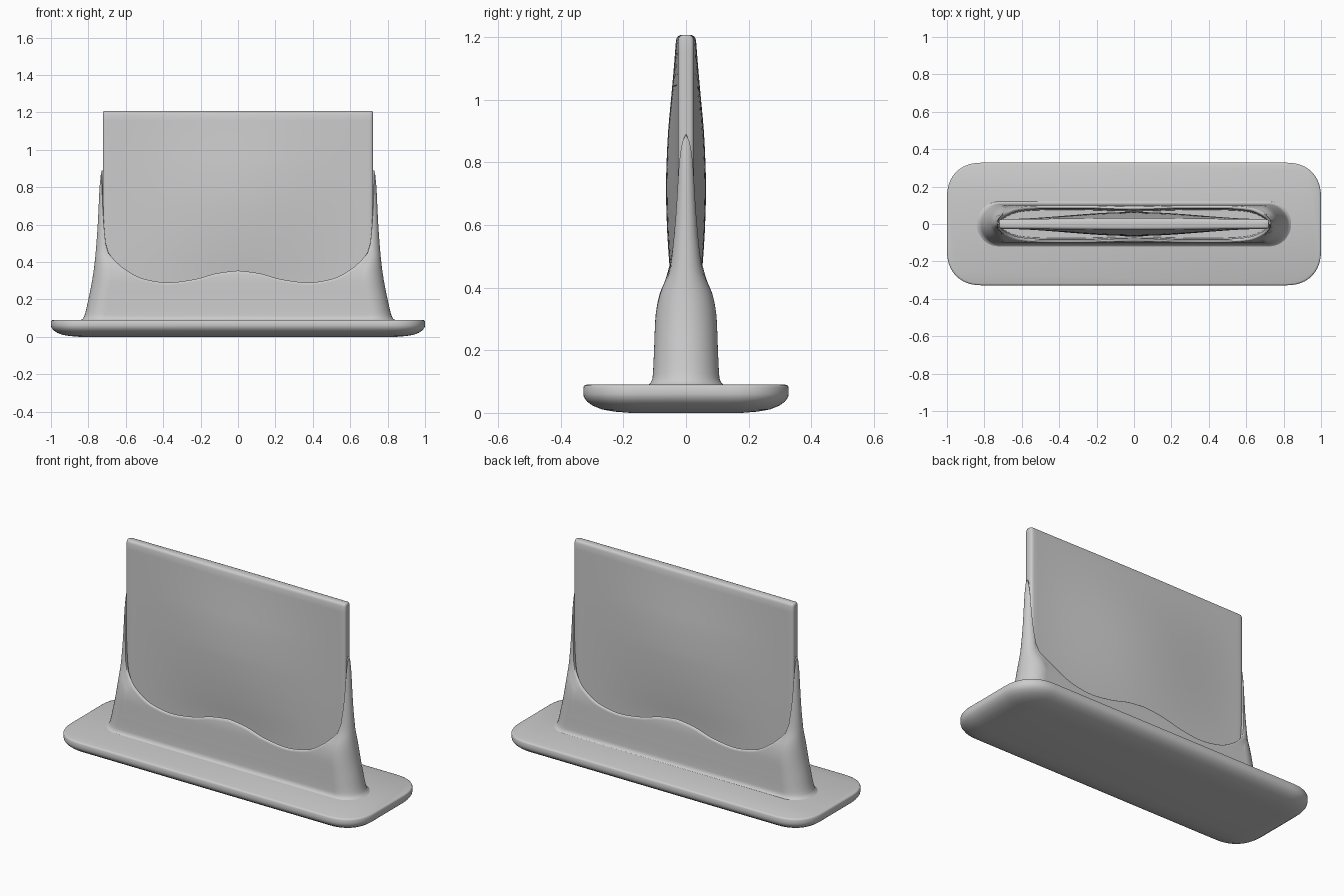
import bpy, bmesh, math

if "Cube" in bpy.data.objects:
    bpy.data.objects.remove(bpy.data.objects["Cube"])


def curve(table, t):
    """Smooth cubic interpolation through a few (t, value) points."""
    if t <= table[0][0]:
        return table[0][1]
    if t >= table[-1][0]:
        return table[-1][1]
    n = len(table)
    i = next(k for k in range(n - 1) if t <= table[k + 1][0])

    def sec(k):
        return (table[k + 1][1] - table[k][1]) / (table[k + 1][0] - table[k][0])

    def slope(k):
        if k == 0 or k == n - 1:
            return sec(min(k, n - 2))
        a, b = sec(k - 1), sec(k)
        return 0 if a * b <= 0 else 2 * a * b / (a + b)

    (t0, p0), (t1, p1) = table[i], table[i + 1]
    d = t1 - t0
    u = (t - t0) / d
    return ((2*u**3 - 3*u*u + 1) * p0 + (u**3 - 2*u*u + u) * d * slope(i)
            + (3*u*u - 2*u**3) * p1 + (u**3 - u*u) * d * slope(i + 1))


def loft(name, rings):
    """Skin a stack of closed rings and cap both ends."""
    bm = bmesh.new()
    rows = [[bm.verts.new(p) for p in r] for r in rings]
    n = len(rows[0])
    for a, b in zip(rows, rows[1:]):
        for i in range(n):
            j = (i + 1) % n
            bm.faces.new((a[i], a[j], b[j], b[i]))
    bm.faces.new(rows[0][::-1])
    bm.faces.new(rows[-1])
    bmesh.ops.recalc_face_normals(bm, faces=bm.faces)
    me = bpy.data.meshes.new(name)
    bm.to_mesh(me)
    bm.free()
    ob = bpy.data.objects.new(name, me)
    bpy.context.collection.objects.link(ob)
    bpy.ops.object.select_all(action='DESELECT')
    ob.select_set(True)
    bpy.context.view_layer.objects.active = ob
    bpy.ops.object.shade_smooth_by_angle(angle=math.radians(50))
    return ob


# Base: soft-cornered slab with a wide rounded underside
def base_ring(inset, z):
    w, d = 1 - inset, 0.328 - inset
    rx, ry = 0.19 - inset, 0.19 - inset
    ring = []
    for q in range(4):
        sx, sy = ((1, 1), (-1, 1), (-1, -1), (1, -1))[q]
        for k in range(13):
            a = math.radians(90 * (k if q % 2 == 0 else 12 - k) / 12)
            ring.append((sx * (w - rx + rx * math.cos(a) ** 0.87 if k not in (0, 12) else
                               (w if (k == 0) == (q % 2 == 0) else w - rx)),
                         sy * (d - ry + ry * math.sin(a) ** 0.87 if k not in (0, 12) else
                               (d - ry if (k == 0) == (q % 2 == 0) else d)), z))
    return ring


loft("base", [base_ring(i, z) for i, z in (
    (0.15, 0), (0.1, 0.004), (0.06, 0.011), (0.03, 0.023), (0.012, 0.036),
    (0.002, 0.05), (0, 0.06), (0, 0.082), (0.003, 0.087), (0.01, 0.09))])

# Holder: open cradle, stadium-shaped in plan, with a wavy rim and end prongs
LENGTH = [(0.085, 0.85), (0.093, 0.832), (0.11, 0.822), (0.2, 0.8), (0.3, 0.78), (0.4, 0.766),
          (0.5, 0.757), (0.6, 0.75), (0.7, 0.745), (0.8, 0.74), (0.89, 0.731)]
DEPTH = [(0.085, 0.13), (0.093, 0.115), (0.11, 0.107), (0.2, 0.102), (0.3, 0.098), (0.34, 0.093),
         (0.38, 0.084), (0.42, 0.067), (0.46, 0.051), (0.53, 0.042), (0.6, 0.035),
         (0.7, 0.029), (0.8, 0.025), (0.89, 0.019)]
RIM = [(0, 0.35), (0.15, 0.338), (0.35, 0.302), (0.55, 0.286), (0.735, 0.305),
       (0.91, 0.37), (0.97, 0.425), (0.99, 0.47), (1, 0.56)]
PRONG = [(0, 0.56), (15, 0.7), (30, 0.8), (60, 0.868), (90, 0.886)]

quarter = [(1 - (1 - k / 24) ** 1.6, 0) for k in range(25)] + [(1, a) for a in range(6, 91, 6)]
columns = [(f, a, 1, -1) for f, a in quarter]
columns += [(f, a, 1, 1) for f, a in quarter[-2::-1]]
columns += [(f, a, -1, 1) for f, a in quarter[1:]]
columns += [(f, a, -1, -1) for f, a in quarter[-2:0:-1]]


def rim_height(f, a):
    return curve(PRONG, a) if a > 0 else curve(RIM, f)


def wall_point(col, z, inset=0, out_z=None):
    f, a, sx, sy = col
    e = curve(DEPTH, z)
    straight = curve(LENGTH, z) - e
    r = max(e - inset, e * 0.25)
    a = math.radians(a)
    return (sx * (f * straight + r * math.sin(a)), sy * r * math.cos(a),
            z if out_z is None else out_z)


rings = []
for i in range(29):
    v = (i / 28) ** 1.3
    rings.append([wall_point(c, 0.085 + (rim_height(c[0], c[1]) - 0.085) * v) for c in columns])
for inset, rise in ((0.005, 0.004), (0.012, 0.003), (0.018, -0.008)):
    rings.append([wall_point(c, h, inset, h + rise)
                  for c in columns for h in [rim_height(c[0], c[1])]])
rings.append([wall_point(c, rim_height(c[0], c[1]), 0.024, 0.2) for c in columns])
loft("holder", rings)

# Panel: upright plate that swells in the middle like a lens
SWELL = [(0.15, 0.025), (0.3, 0.036), (0.46, 0.052), (0.6, 0.061), (0.72, 0.064),
         (0.8, 0.062), (0.9, 0.057), (1.0, 0.048), (1.1, 0.039), (1.19, 0.032)]
xs = [-0.722 + s for s in (0, 0.003, 0.01, 0.02)]
xs += [-0.68 + 1.36 * k / 32 for k in range(33)]
xs += [-x for x in xs[3::-1]]
EDGE = [(0, 0.55), (0.003, 0.8), (0.01, 0.95), (0.02, 1)]


def panel_ring(z, shrink=1, trim=0):
    front = []
    for x in xs:
        bell = math.cos(math.pi * x / 1.444) ** 2
        t = 0.026 + (curve(SWELL, z) - 0.026) * bell
        t *= curve(EDGE, 0.722 - abs(x)) * shrink
        front.append((x * (1 - trim), -t, z))
    return front + [(x, -y, z) for x, y, z in reversed(front)]


rings = [panel_ring(0.15 + 1.04 * k / 30) for k in range(31)]
rings += [panel_ring(1.198, 0.9, 0.001), panel_ring(1.203, 0.78, 0.003), panel_ring(1.206, 0.55, 0.006)]
loft("panel", rings)
